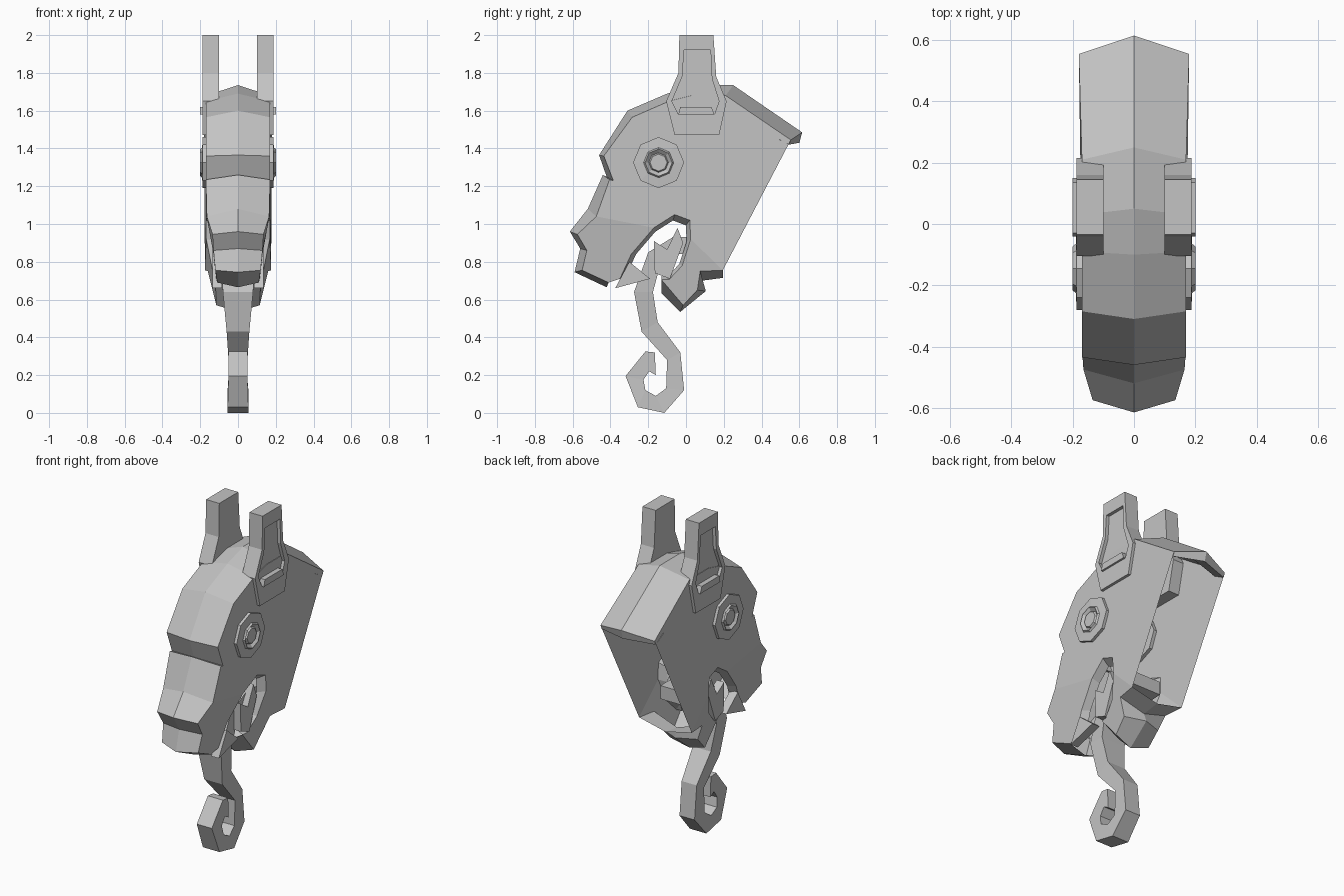
import bpy, bmesh, math
from mathutils import Vector

if "Cube" in bpy.data.objects:
    bpy.data.objects.remove(bpy.data.objects["Cube"])

# One plain grey for every part
grey = bpy.data.materials.new("plain_grey")
grey.use_nodes = True
COLOR = (0.55, 0.55, 0.55, 1)
grey.diffuse_color = COLOR
grey.node_tree.nodes["Principled BSDF"].inputs["Base Color"].default_value = COLOR


def finish(bm, name):
    bmesh.ops.remove_doubles(bm, verts=bm.verts, dist=0.0005)
    bmesh.ops.recalc_face_normals(bm, faces=bm.faces)
    mesh = bpy.data.meshes.new(name)
    bm.to_mesh(mesh)
    bm.free()
    mesh.materials.append(grey)
    obj = bpy.data.objects.new(name, mesh)
    bpy.context.collection.objects.link(obj)
    return obj


def face(bm, points):
    bm.faces.new([bm.verts.new(p) for p in points])


def strip(bm, row_a, row_b):
    """Quads between two rows of points."""
    for i in range(len(row_a) - 1):
        face(bm, (row_a[i], row_a[i + 1], row_b[i + 1], row_b[i]))


def loft(name, rings):
    """Closed solid through equal rings of points."""
    bm = bmesh.new()
    for a, b in zip(rings, rings[1:]):
        strip(bm, a + a[:1], b + b[:1])
    face(bm, rings[0])
    face(bm, rings[-1])
    return finish(bm, name)


def at(x, profile):
    return [(x, y, z) for y, z in profile]


def pair(name, layers):
    """Left and right copies of a solid given as (x, side profile) layers."""
    for side, s in (("left", 1), ("right", -1)):
        loft(side + "_" + name, [at(s * x, profile) for x, profile in layers])


# Head shell: centre ridge (y, z) and the matching side edge (x, y, z)
crest = [
    ((.615, 1.485), (.18, .555, 1.445)),
    ((.25, 1.735), (.17, .21, 1.68)),
    ((.05, 1.735), (.17, .03, 1.68)),
    ((-.1, 1.69), (.17, -.09, 1.65)),
    ((-.31, 1.6), (.17, -.285, 1.565)),
    ((-.46, 1.365), (.17, -.435, 1.36)),
    ((-.42, 1.25), (.17, -.385, 1.23)),
    ((-.44, 1.26), (.17, -.405, 1.235)),
    ((-.52, 1.08), (.165, -.475, 1.04)),
    ((-.615, .96), (.135, -.575, .945)),
    ((-.56, .87), (.13, -.525, .86)),
    ((-.59, .745), (.12, -.55, .755)),
    ((-.42, .665), (.11, -.41, .69)),
]
chin = [
    ((-.13, .635), (.12, -.13, .705)),
    ((-.03, .535), (.115, -.015, .57)),
    ((.105, .645), (.12, .06, .65)),
    ((.085, .70), (.16, .075, .75)),
    ((.195, .715), (.175, .195, .755)),
]
mouth = [
    (.115, -.35, .71), (.13, -.29, .84), (.155, -.17, .98), (.17, -.06, 1.05),
    (.17, .02, 1.02), (.168, .025, .92), (.14, -.02, .78), (.125, -.09, .705),
]
mouth_center = Vector((.08, -.12, .84))
back_lip = [((.615, 1.485), (.18, .555, 1.445)),
            ((.6, 1.43), (.18, .545, 1.42)),
            ((.5, 1.49), (.18, .47, 1.46))]

bm = bmesh.new()
for s in (1, -1):
    def flip(points):
        return [(s * x, y, z) for x, y, z in points]

    for rows in (crest, chin, back_lip):
        strip(bm, at(0, [r[0] for r in rows]), flip([r[1] for r in rows]))
    edge = [r[1] for r in crest]
    jaw = [r[1] for r in chin]
    # Cheek, snout and jaw panels
    face(bm, flip(edge[:9] + mouth[2:6] + jaw[-1:]))
    face(bm, flip(edge[8:] + mouth[:3]))
    face(bm, flip(mouth[5:] + jaw))
    # Lip turned inward round the mouth
    rim = edge[-1:] + mouth + jaw[:1]
    inner = [Vector(p).lerp(mouth_center, .15) - Vector((.035, 0, 0)) for p in rim]
    strip(bm, flip(rim), flip(inner))
finish(bm, "head_shell")

# Ears with a recessed panel and a small ledge at its foot
ear = [(-.035, 2), (.145, 2), (.16, 1.78), (.215, 1.65),
       (.175, 1.47), (-.06, 1.47), (-.105, 1.65), (-.04, 1.8)]
panel = [(-.01, 1.92), (.13, 1.92), (.137, 1.77), (.175, 1.65),
         (.15, 1.58), (-.04, 1.58), (-.075, 1.65), (-.02, 1.78)]
pair("ear", [(.1, ear), (.188, ear), (.188, panel), (.168, panel)])
ledge = [(-.04, 1.58), (.15, 1.58), (.135, 1.62), (-.03, 1.62)]
pair("ear_ledge", [(.16, ledge), (.2, ledge)])


# Eight-sided eyes, stepped outward with a sunken pupil ring
def octagon(radius):
    return [(-.145 + radius * math.sin(i * math.pi / 4),
             1.325 + radius * math.cos(i * math.pi / 4)) for i in range(8)]


pair("eye", [(x, octagon(r)) for r, x in (
    (.135, .15), (.135, .187), (.08, .19), (.072, .2), (.052, .183), (.045, .194))])

# Upper and lower teeth
upper = [(-.375, .66), (-.3, .8), (-.19, .71)]
pair("upper_tooth", [(.085, upper), (.135, upper)])
lower = [(-.17, .91), (-.1, .865), (-.045, .98), (-.015, .9), (-.085, .71), (-.165, .74)]
pair("lower_tooth", [(.085, lower), (.135, lower)])

# Curled tongue: outer point, inner point, half width
tongue = [
    ((.1, .93), (.1, .85), .1),
    ((-.07, .93), (-.05, .84), .1),
    ((-.2, .85), (-.14, .77), .09),
    ((-.275, .64), (-.175, .64), .08),
    ((-.235, .43), (-.15, .48), .06),
    ((-.1, .28), (-.03, .32), .05),
    ((-.105, .13), (-.01, .12), .05),
    ((-.16, .09), (-.115, 0), .055),
    ((-.215, .12), (-.255, .03), .055),
    ((-.225, .175), (-.32, .195), .05),
    ((-.195, .22), (-.215, .325), .05),
    ((-.16, .2), (-.165, .32), .05),
]
loft("tongue", [at(-w, (a, b)) + at(w, (b, a)) for a, b, w in tongue])
